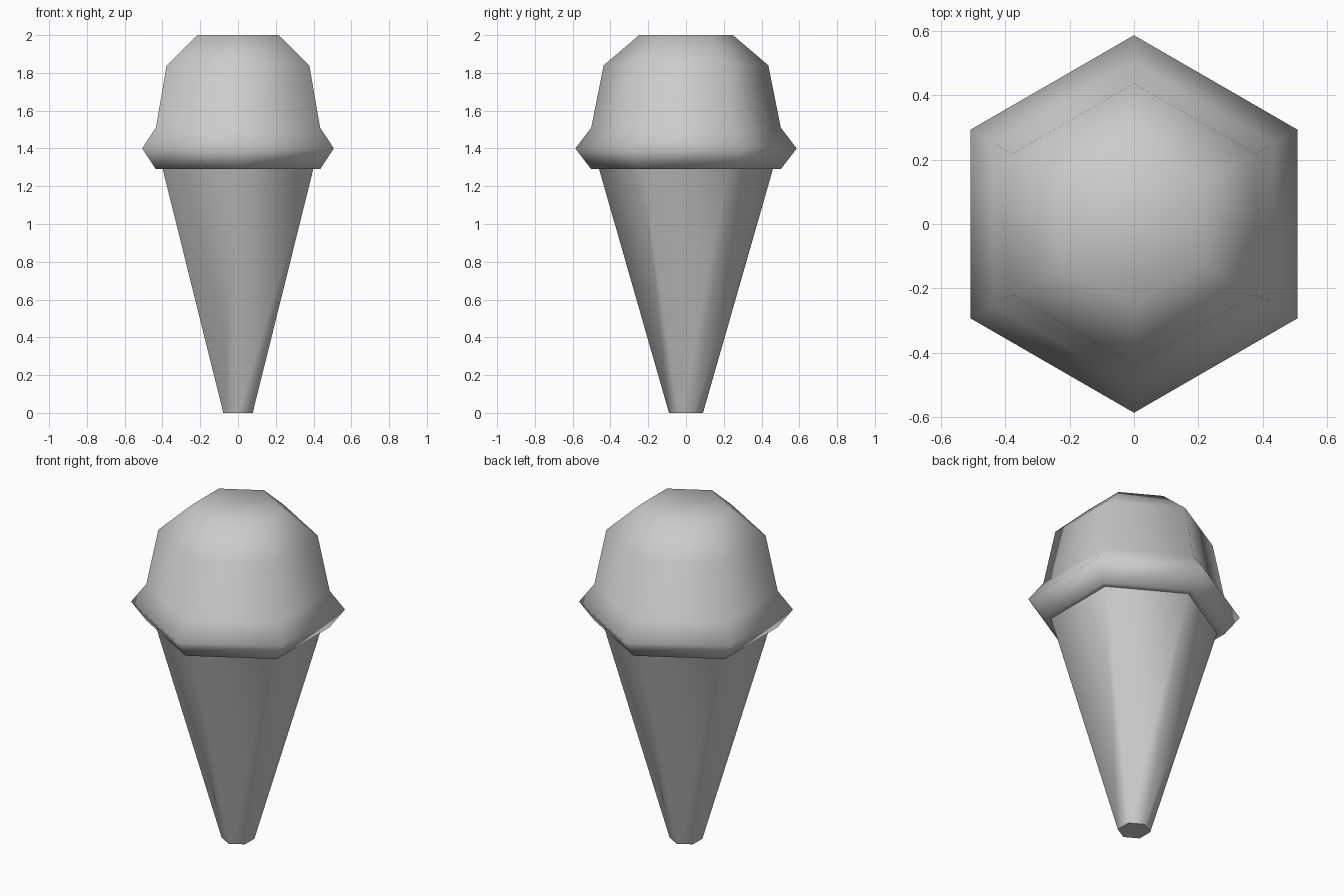
import bpy, bmesh, math

if "Cube" in bpy.data.objects:
    bpy.data.objects.remove(bpy.data.objects["Cube"])

SIDES = 6


def lathe(name, profile, cap_bottom=False, cap_top=False):
    """Six-sided turned shape; profile is (corner radius, height), bottom to top."""
    bm = bmesh.new()
    rings = []
    for r, z in profile:
        angles = [math.pi / 2 + i * math.tau / SIDES for i in range(SIDES)]
        rings.append([bm.verts.new((r * math.cos(a), r * math.sin(a), z)) for a in angles])
    for lo, hi in zip(rings, rings[1:]):
        for i in range(SIDES):
            j = (i + 1) % SIDES
            bm.faces.new((lo[i], lo[j], hi[j], hi[i]))
    if cap_bottom:
        bm.faces.new(rings[0][::-1])
    if cap_top:
        bm.faces.new(rings[-1])
    mesh = bpy.data.meshes.new(name)
    bm.to_mesh(mesh)
    bm.free()
    obj = bpy.data.objects.new(name, mesh)
    bpy.context.collection.objects.link(obj)
    bpy.ops.object.select_all(action='DESELECT')
    obj.select_set(True)
    bpy.context.view_layer.objects.active = obj
    bpy.ops.object.shade_smooth_by_angle(angle=math.radians(72))
    return obj


# Tapered wafer cone with a blunt tip
lathe("wafer_cone", [(0.09, 0.0), (0.46, 1.29)], cap_bottom=True)

# Ice cream scoop with its overhanging drip rim
lathe("ice_cream_scoop",
      [(0.46, 1.29), (0.502, 1.29), (0.586, 1.40), (0.502, 1.51),
       (0.436, 1.84), (0.248, 2.0)],
      cap_top=True)
